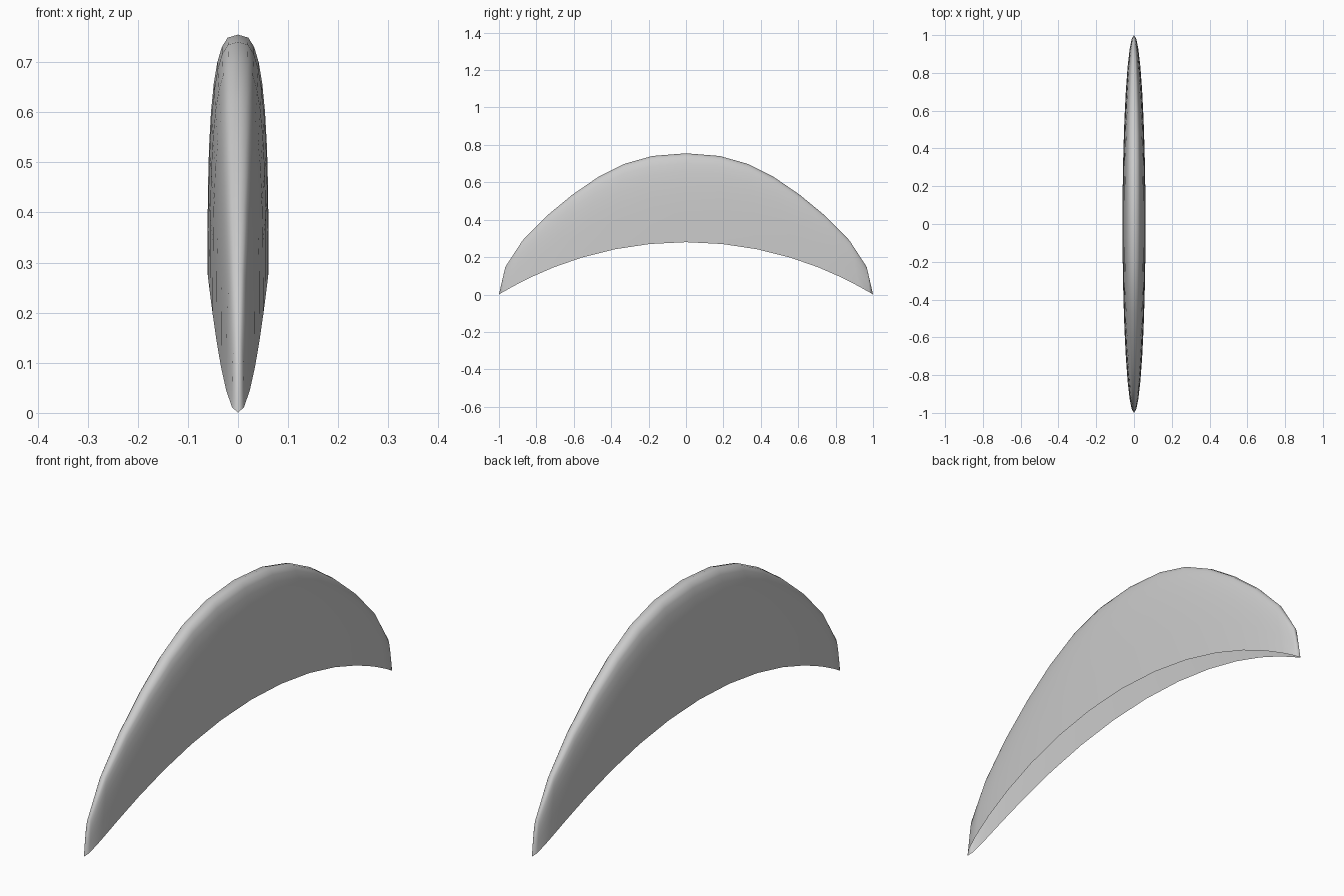
import bpy, bmesh, math

if "Cube" in bpy.data.objects:
    bpy.data.objects.remove(bpy.data.objects["Cube"])

ALONG, ACROSS = 16, 16          # segments tip to tip, and rim to rim over the ridge
HALF_WIDTH, RIDGE, RISE = 0.061, 0.755, 0.28
R = (1 + RISE ** 2) / (2 * RISE)  # radius of the lower rim arc


def spow(v, e):
    return math.copysign(abs(v) ** e, v)


bm = bmesh.new()
rows = []
for i in range(ALONG + 1):
    a = math.pi * i / ALONG
    c, s = math.cos(a), math.sin(a)
    # lower rim arc and upper ridge curve in the side plane
    rim_y, rim_z = c, math.sqrt(R * R - c * c) - (R - RISE)
    top_y = c - math.copysign(0.1 * math.sin(2 * a) ** 2, c)
    top_z = RIDGE * s
    row = []
    for j in range(ACROSS + 1):
        # squarish rounded cross-section, open at the bottom
        b = math.pi * j / ACROSS
        x = HALF_WIDTH * s * spow(math.cos(b), 2 / 3)
        t = abs(math.sin(b)) ** (2 / 3)
        row.append(bm.verts.new((x, rim_y + (top_y - rim_y) * t,
                                 rim_z + (top_z - rim_z) * t)))
    rows.append(row)

for r0, r1 in zip(rows, rows[1:]):
    for j in range(ACROSS):
        bm.faces.new((r0[j], r0[j + 1], r1[j + 1], r1[j]))

# merge the pointed tips
bmesh.ops.remove_doubles(bm, verts=bm.verts, dist=1e-5)
bm.normal_update()
if sum(f.normal.x * f.calc_center_median().x for f in bm.faces) < 0:
    bmesh.ops.reverse_faces(bm, faces=bm.faces)

mesh = bpy.data.meshes.new("crescent_shell")
bm.to_mesh(mesh)
bm.free()
shell = bpy.data.objects.new("crescent_shell", mesh)
bpy.context.collection.objects.link(shell)
bpy.context.view_layer.objects.active = shell
shell.select_set(True)
bpy.ops.object.shade_smooth_by_angle(angle=math.radians(60))
